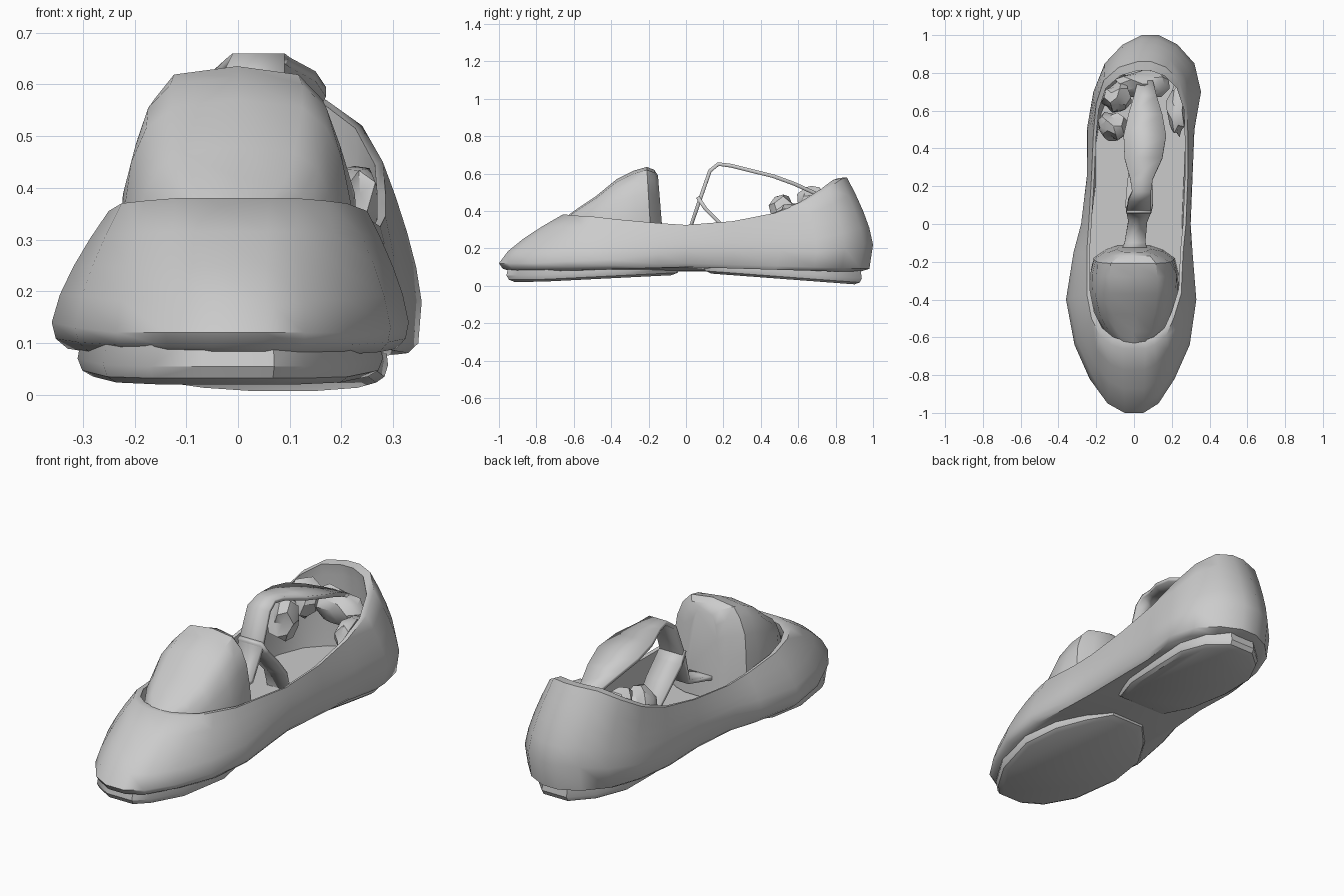
import bpy, bmesh, math, random
from mathutils import Vector

random.seed(4)
if "Cube" in bpy.data.objects:
    bpy.data.objects.remove(bpy.data.objects["Cube"])

grey = bpy.data.materials.new("plain grey")
grey.use_nodes = True
tone = (0.6, 0.6, 0.6, 1)
grey.diffuse_color = tone
grey.node_tree.nodes["Principled BSDF"].inputs["Base Color"].default_value = tone


def finish(name, bm, angle=40, closed=True):
    """Turn a bmesh into a shaded object."""
    if closed:
        bmesh.ops.recalc_face_normals(bm, faces=bm.faces[:])
    mesh = bpy.data.meshes.new(name)
    bm.to_mesh(mesh)
    bm.free()
    mesh.materials.append(grey)
    obj = bpy.data.objects.new(name, mesh)
    bpy.context.collection.objects.link(obj)
    bpy.ops.object.select_all(action="DESELECT")
    obj.select_set(True)
    bpy.context.view_layer.objects.active = obj
    bpy.ops.object.shade_smooth_by_angle(angle=math.radians(angle))
    return obj


def loft(name, rings, angle=40):
    """Bridge closed rings of equal length and cap both ends."""
    bm = bmesh.new()
    loops = [[bm.verts.new(p) for p in ring] for ring in rings]
    count = len(loops[0])
    for low, high in zip(loops, loops[1:]):
        for i in range(count):
            j = (i + 1) % count
            bm.faces.new((low[i], low[j], high[j], high[i]))
    bm.faces.new(loops[0][::-1])
    bm.faces.new(loops[-1])
    return finish(name, bm, angle)


def outline(rows):
    """Closed loop from rows of y, left x, right x, z."""
    one_side = [Vector((a, y, z)) for y, a, b, z in rows]
    other_side = [Vector((b, y, z)) for y, a, b, z in rows]
    return one_side + other_side[::-1]


def inset(ring, factor, height):
    """Shrink a ring about its centre; height is a function of y."""
    middle = sum(ring, Vector()) / len(ring)
    result = []
    for p in ring:
        q = middle + (p - middle) * factor
        q.z = height(q.y)
        result.append(q)
    return result


# Upper: widest line and opening line of the shoe
widest = outline([
    (-1, -.05, .05, .12), (-.95, -.14, .13, .12), (-.82, -.235, .215, .12),
    (-.64, -.315, .295, .13), (-.4, -.36, .33, .14), (-.15, -.32, .31, .17),
    (0, -.28, .3, .19), (.25, -.25, .31, .19), (.5, -.25, .32, .19),
    (.7, -.215, .355, .18), (.85, -.155, .32, .2), (.95, -.06, .23, .22),
    (1, .04, .13, .22)])
opening = outline([
    (-.66, -.06, .06, .38), (-.64, -.12, .11, .38), (-.59, -.18, .17, .375),
    (-.5, -.225, .21, .37), (-.37, -.25, .25, .355), (-.15, -.25, .26, .335),
    (0, -.24, .275, .325), (.25, -.225, .285, .345), (.48, -.215, .285, .39),
    (.64, -.2, .28, .45), (.76, -.16, .24, .52), (.83, -.08, .17, .57),
    (.86, .02, .09, .58)])


def between(t):
    """Ring between the widest line and the opening, bulging outward."""
    ring = []
    for w, o in zip(widest, opening):
        p = w.lerp(o, t ** 1.4)
        p.z = w.z + (o.z - w.z) * t
        ring.append(p)
    return ring


def welt(y):
    return .1 - .03 * abs(y)


lip = inset(opening, .94, lambda y: 0)
lining = inset(opening, .95, lambda y: 0)
for edge, a, b in zip(opening, lip, lining):
    a.z = edge.z - .005
    b.z = edge.z - .06
insole = inset(widest, .83, lambda y: .15)
loft("shoe_upper", [inset(widest, .92, welt), inset(widest, .98, lambda y: welt(y) + .02),
                    widest, between(.25), between(.5), between(.75), opening,
                    lip, lining, insole], 50)


# Soles: separate plates under the ball and the heel
def sole(name, rows, slope):
    top = outline([(y, a, b, 0) for y, a, b in rows])
    loft(name, [inset(top, .97, lambda y: .12),
                inset(top, 1, lambda y: slope(y) + .035),
                inset(top, .97, lambda y: slope(y) + .012),
                inset(top, .9, slope)], 35)


sole("front_sole", [(-.96, -.07, .07), (-.9, -.17, .13), (-.75, -.26, .22),
                    (-.5, -.31, .28), (-.3, -.29, .25), (-.15, -.2, .18),
                    (-.03, -.09, .1)], lambda y: .02 + .05 * max(0, y + .8))
sole("heel_sole", [(.09, -.1, .18), (.25, -.16, .24), (.5, -.18, .27),
                   (.7, -.16, .29), (.85, -.08, .25), (.94, .02, .16)],
     lambda y: .075 - .075 * y)


# Toe filler: arched sections that lean back to the opening
def arch(y, half, top, base=.16, steps=12):
    ring = []
    for i in range(steps + 1):
        a = math.pi * i / steps
        up = max(0, math.sin(a))
        side = math.copysign(abs(math.cos(a)) ** .45, math.cos(a))
        lean = .1 * (1 - up) * max(0, y + .5)
        wrinkle = random.uniform(-.006, .006)
        ring.append(Vector((half * side + wrinkle, y + lean, base + (top - base) * up)))
    return ring


loft("toe_filler", [arch(-.64, .09, .37), arch(-.57, .16, .42), arch(-.48, .21, .48),
                    arch(-.37, .235, .57), arch(-.28, .235, .615), arch(-.21, .22, .635),
                    arch(-.17, .15, .62), arch(-.15, .09, .59)], 35)


# Spring strap: ribbons from rows of y, z, left x, right x
def ribbon(name, rows, thickness):
    bm = bmesh.new()
    pairs = [(bm.verts.new((a, y, z)), bm.verts.new((b, y, z))) for y, z, a, b in rows]
    for p, q in zip(pairs, pairs[1:]):
        bm.faces.new((p[0], p[1], q[1], q[0]))
    obj = finish(name, bm, 40, closed=False)
    solid = obj.modifiers.new("thickness", "SOLIDIFY")
    solid.thickness = thickness
    solid.offset = -1
    return obj


ribbon("spring_strap", [(-.19, .27, -.09, .09), (-.1, .28, -.05, .06), (.01, .3, -.03, .07),
                        (.06, .45, -.04, .09), (.12, .62, -.03, .09), (.17, .66, -.01, .09),
                        (.24, .652, -.02, .1), (.35, .625, -.05, .15), (.47, .595, -.055, .17),
                        (.58, .555, -.03, .15), (.68, .51, 0, .12), (.76, .47, .02, .1)], .02)
ribbon("strap_brace", [(.07, .48, -.04, .09), (.11, .42, -.045, .1), (.18, .35, -.04, .1),
                       (.27, .25, -.03, .09), (.3, .15, -.03, .09)], .02)


# Crumpled stuffing in the heel
def clump(name, centre, size):
    bm = bmesh.new()
    bmesh.ops.create_icosphere(bm, subdivisions=2, radius=1)
    for v in bm.verts:
        p = v.co * random.uniform(.7, 1.1)
        v.co = Vector(c + s * k for c, s, k in zip(centre, size, p))
    finish(name, bm, 30)


clump("left_stuffing", (.225, .6, .36), (.055, .16, .09))
clump("right_stuffing_front", (-.11, .52, .38), (.08, .09, .11))
clump("right_stuffing_back", (-.09, .67, .43), (.08, .09, .11))
clump("heel_stuffing", (.05, .74, .4), (.15, .08, .1))
